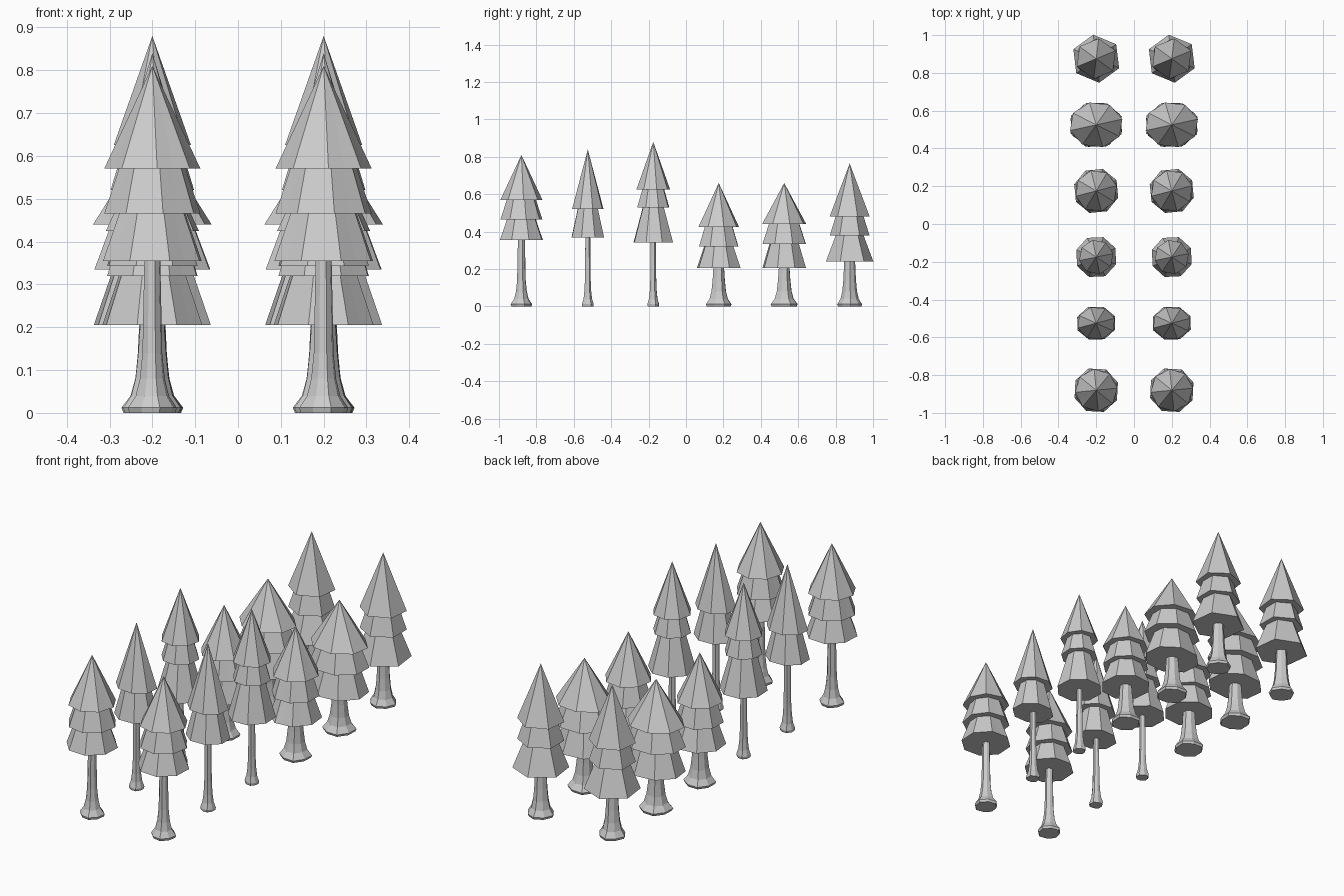
import bpy, bmesh, math

cube = bpy.data.objects.get("Cube")
if cube:
    bpy.data.objects.remove(cube, do_unlink=True)

grey = bpy.data.materials.new("plain grey")
grey.use_nodes = True
grey.diffuse_color = (0.6, 0.6, 0.6, 1)
grey.node_tree.nodes["Principled BSDF"].inputs["Base Color"].default_value = (0.6, 0.6, 0.6, 1)


def add_rings(bm, profile, sides, turn, stretch, pleat=1.0):
    """Closed flat-faced solid through (radius, height) rings; radius 0 makes a point."""
    rings = []
    for radius, z in profile:
        if radius == 0:
            rings.append([bm.verts.new((0, 0, z))])
            continue
        ring = []
        for i in range(sides):
            a = turn + math.tau * i / sides
            r = radius * (pleat if i % 2 else 1)
            ring.append(bm.verts.new((r * math.cos(a) * stretch[0],
                                      r * math.sin(a) * stretch[1], z)))
        rings.append(ring)
    for low, high in zip(rings, rings[1:]):
        for i in range(sides):
            j = (i + 1) % sides
            if len(high) == 1:
                bm.faces.new((low[i], low[j], high[0]))
            else:
                bm.faces.new((low[i], low[j], high[j], high[i]))
    bm.faces.new(rings[0][::-1])
    if len(rings[-1]) > 1:
        bm.faces.new(rings[-1])


def make_object(name, bm, x, y):
    mesh = bpy.data.meshes.new(name)
    bm.to_mesh(mesh)
    bm.free()
    mesh.materials.append(grey)
    obj = bpy.data.objects.new(name, mesh)
    obj.location = (x, y, 0)
    bpy.context.scene.collection.objects.link(obj)


def make_tree(name, x, y, top, tiers, sides, turn, stretch, pleat, trunk, root):
    # Foliage: a pointed cone over flared skirts, each (bottom, outer radius, top radius)
    bm = bmesh.new()
    ceiling = top
    for k, (bottom, outer, inner) in enumerate(tiers):
        add_rings(bm, [(outer, bottom), (inner, ceiling)], sides,
                  turn + k * 0.12, stretch, pleat)
        ceiling = bottom
    make_object(name + "_foliage", bm, x, y)

    # Trunk: slim post flaring into the roots
    bm = bmesh.new()
    height = tiers[-1][0] + 0.03
    profile = [(root * 0.93, 0), (root, 0.012)]
    for z, flare in ((0.04, 0.5), (0.08, 0.24), (0.14, 0.08)):
        profile.append((trunk + (root - trunk) * flare, z))
    profile.append((trunk * 0.9, height))
    add_rings(bm, profile, 8, turn + 0.2, (1, 1), 0.92)
    make_object(name + "_trunk", bm, x, y)


# y, top, tiers, sides, turn, stretch, pleat, trunk radius, root radius
KINDS = {
    "tall_pleated_fir": (-0.88, 0.81, [(0.57, 0.113, 0), (0.465, 0.115, 0.08), (0.355, 0.122, 0.082)],
                         16, 0.1, (1, 1), 0.92, 0.021, 0.06),
    "slim_fir": (-0.525, 0.84, [(0.52, 0.088, 0), (0.37, 0.093, 0.058)],
                 8, 0.3, (1.16, 1), 1, 0.016, 0.036),
    "tallest_fir": (-0.175, 0.88, [(0.625, 0.092, 0), (0.53, 0.09, 0.062), (0.343, 0.112, 0.06)],
                    8, 0.2, (1, 1), 1, 0.016, 0.034),
    "short_pleated_fir": (0.175, 0.66, [(0.425, 0.112, 0), (0.32, 0.113, 0.08), (0.205, 0.122, 0.082)],
                          16, 0.25, (1, 1), 0.92, 0.033, 0.076),
    "broad_fir": (0.525, 0.66, [(0.44, 0.122, 0), (0.335, 0.124, 0.088), (0.205, 0.122, 0.082)],
                  8, 0.25, (1.17, 1), 1, 0.033, 0.08),
    "six_sided_fir": (0.875, 0.765, [(0.48, 0.108, 0), (0.38, 0.106, 0.075), (0.24, 0.128, 0.075)],
                      6, math.pi / 2 - 0.12, (1.03, 1), 1, 0.031, 0.067),
}

# Two matching rows of trees
for side, x in (("right", -0.2), ("left", 0.2)):
    for kind, (y, *shape) in KINDS.items():
        make_tree(f"{side}_{kind}", x, y, *shape)
